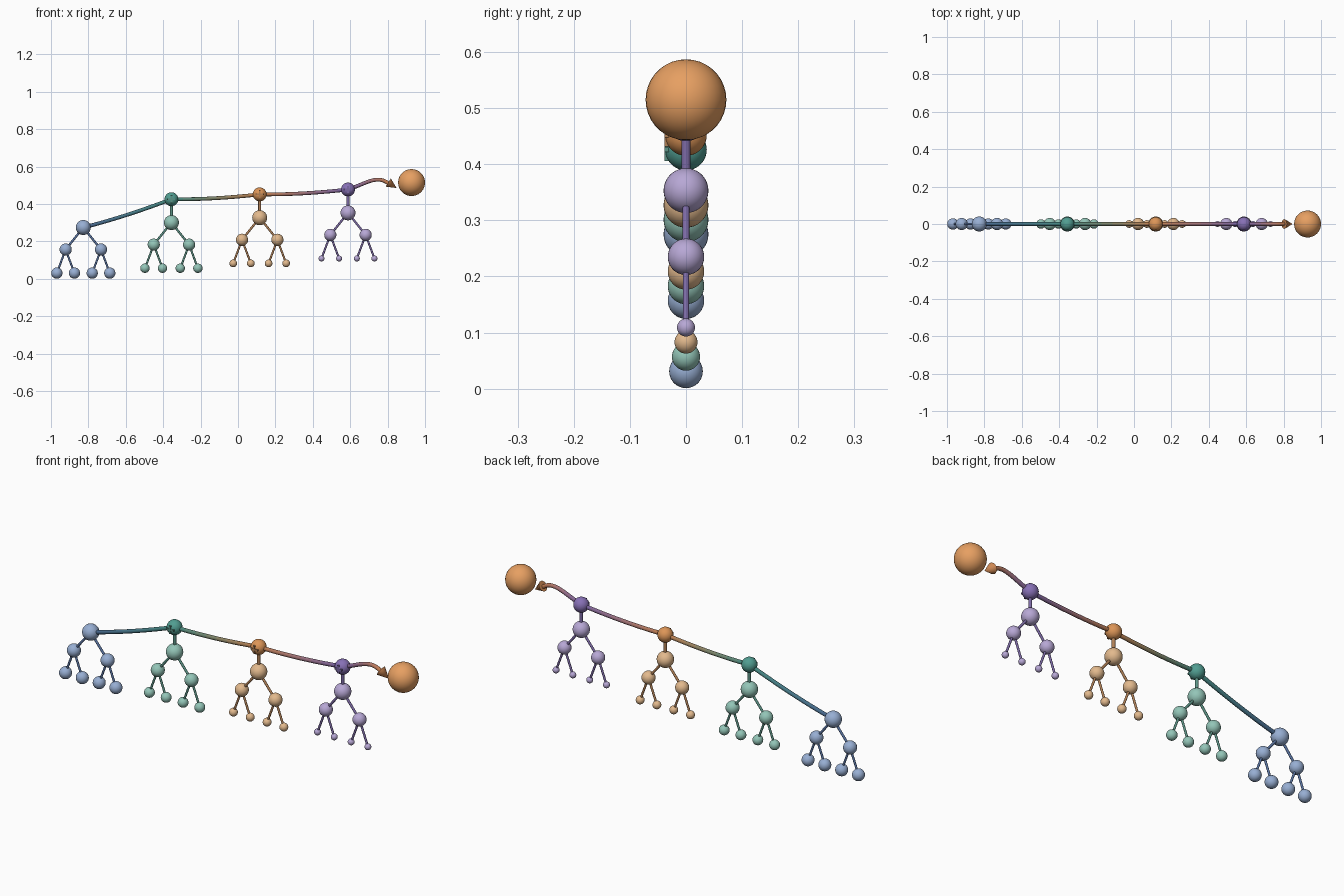
import bpy, bmesh, math
from mathutils import Vector, Matrix

if "Cube" in bpy.data.objects:
    bpy.data.objects.remove(bpy.data.objects["Cube"])


def paint(name, rgb):
    m = bpy.data.materials.new(name)
    m.diffuse_color = tuple((c / 255) ** 2.2 for c in rgb) + (1,)
    m.use_nodes = True
    m.node_tree.nodes["Principled BSDF"].inputs["Base Color"].default_value = m.diffuse_color
    return m


def finish(bm, name, mats, smooth=True):
    bmesh.ops.recalc_face_normals(bm, faces=bm.faces)
    me = bpy.data.meshes.new(name)
    for f in bm.faces:
        f.smooth = smooth
    bm.to_mesh(me)
    bm.free()
    for m in mats:
        me.materials.append(m)
    ob = bpy.data.objects.new(name, me)
    bpy.context.collection.objects.link(ob)
    return ob


def ball(name, x, z, r, mat):
    bm = bmesh.new()
    bmesh.ops.create_uvsphere(bm, u_segments=32, v_segments=18, radius=r,
                              matrix=Matrix.Translation((x, 0, z)))
    return finish(bm, name, [mat])


def rod(name, a, b, r, mat, r2=None):
    a, b = Vector((a[0], 0, a[1])), Vector((b[0], 0, b[1]))
    d = b - a
    bm = bmesh.new()
    mtx = Matrix.Translation((a + b) / 2) @ d.to_track_quat('Z', 'Y').to_matrix().to_4x4()
    bmesh.ops.create_cone(bm, cap_ends=True, segments=20, radius1=r,
                          radius2=r if r2 is None else r2, depth=d.length, matrix=mtx)
    ob = finish(bm, name, [mat], False)
    bpy.context.view_layer.objects.active = ob
    ob.select_set(True)
    bpy.ops.object.shade_smooth_by_angle()
    ob.select_set(False)
    return ob


def tube(name, ctrl, r, c0, c1, n=24, bands=8):
    """Round cable along a cubic curve in the xz plane, colour fading end to end."""
    p = [Vector((x, 0, z)) for x, z in ctrl]
    bm = bmesh.new()
    rings = []
    for i in range(n + 1):
        t = i / n
        s = 1 - t
        c = p[0] * s**3 + p[1] * 3*s*s*t + p[2] * 3*s*t*t + p[3] * t**3
        d = ((p[1]-p[0]) * s*s + (p[2]-p[1]) * 2*s*t + (p[3]-p[2]) * t*t).normalized()
        side = Vector((-d.z, 0, d.x))
        rings.append([bm.verts.new(c + r * (math.cos(a) * side + math.sin(a) * Vector((0, 1, 0))))
                      for a in (2 * math.pi * k / 14 for k in range(14))])
    for i in range(n):
        for k in range(14):
            q = (k + 1) % 14
            f = bm.faces.new((rings[i][k], rings[i][q], rings[i+1][q], rings[i+1][k]))
            f.material_index = i * bands // n
    bm.faces.new(rings[0])
    bm.faces.new(rings[-1]).material_index = bands - 1
    mats = [paint(f"{name}_{b}", [u + (v - u) * (b + .5) / bands for u, v in zip(c0, c1)])
            for b in range(bands)]
    return finish(bm, name, mats)


def plus(name, x, z, mat):
    bm = bmesh.new()
    for sx, sz in ((0.04, 0.009), (0.009, 0.04)):
        bmesh.ops.create_cube(bm, size=1, matrix=Matrix.Translation((x, -0.033, z))
                              @ Matrix.Diagonal((sx, 0.01, sz, 1)))
    return finish(bm, name, [mat], False)


# Colours
light = [(150, 173, 210), (146, 196, 182), (226, 184, 140), (182, 166, 212)]
strong = [(82, 112, 155), (82, 156, 144), (220, 148, 88), (134, 112, 180)]
edge = [(90, 115, 160), (92, 145, 132), (176, 128, 88), (124, 106, 164)]
names = ["blue", "teal", "tan", "violet"]
xs = [-0.827, -0.356, 0.116, 0.588]
leaf_r = [0.030, 0.025, 0.0205, 0.016]

# Four small branching trees, the last three hanging from junction balls
for i, (nm, x) in enumerate(zip(names, xs)):
    up = 0.026 * i
    root = (x, 0.275 + up)
    lm, em, sm = paint(nm + "_light", light[i]), paint(nm + "_edge", edge[i]), paint(nm + "_strong", strong[i])
    ball(nm + "_root", *root, 0.040, lm)
    for s in (-1, 1):
        mid = (x + s * 0.0945, 0.157 + up)
        ball(nm + "_branch_ball", *mid, 0.0325, lm)
        rod(nm + "_branch", root, mid, 0.006, em)
        for q in (-1, 1):
            leaf = (mid[0] + q * 0.047, 0.031 + up)
            ball(nm + "_leaf_ball", *leaf, leaf_r[i], lm)
            rod(nm + "_twig", mid, leaf, 0.0055, em)
    if i:
        top = (x, 0.400 + up)
        ball(nm + "_junction", *top, 0.037, sm)
        rod(nm + "_stem", top, root, 0.008, em)
        plus(nm + "_plus_mark", *top, em)

# Sagging cables joining the junctions
tops = [(xs[0], 0.275), (xs[1], 0.426), (xs[2], 0.452), (xs[3], 0.478)]
cable = [(72, 100, 140), (70, 135, 126), (190, 124, 78), (116, 96, 160)]
for i in range(3):
    (x0, z0), (x1, z1) = tops[i], tops[i + 1]
    dx, dz = x1 - x0, z1 - z0
    tube(f"cable_{names[i]}", [(x0, z0), (x0 + dx * .35, z0 + dz * .35 - .011),
                               (x0 + dx * .68, z0 + dz * .68 - .009), (x1, z1)],
         0.010, cable[i], cable[i + 1])

# Arched output cable with arrow head, then the large result ball
tube("output_cable", [(xs[3], 0.478), (0.68, 0.507), (0.745, 0.562), (0.808, 0.507)],
     0.010, cable[3], (200, 126, 76))
rod("arrow_head", (0.803, 0.515), (0.848, 0.486), 0.026, paint("arrow", (205, 135, 84)), 0.0)
ball("result_ball", 0.928, 0.515, 0.072, paint("result", (230, 158, 98)))
